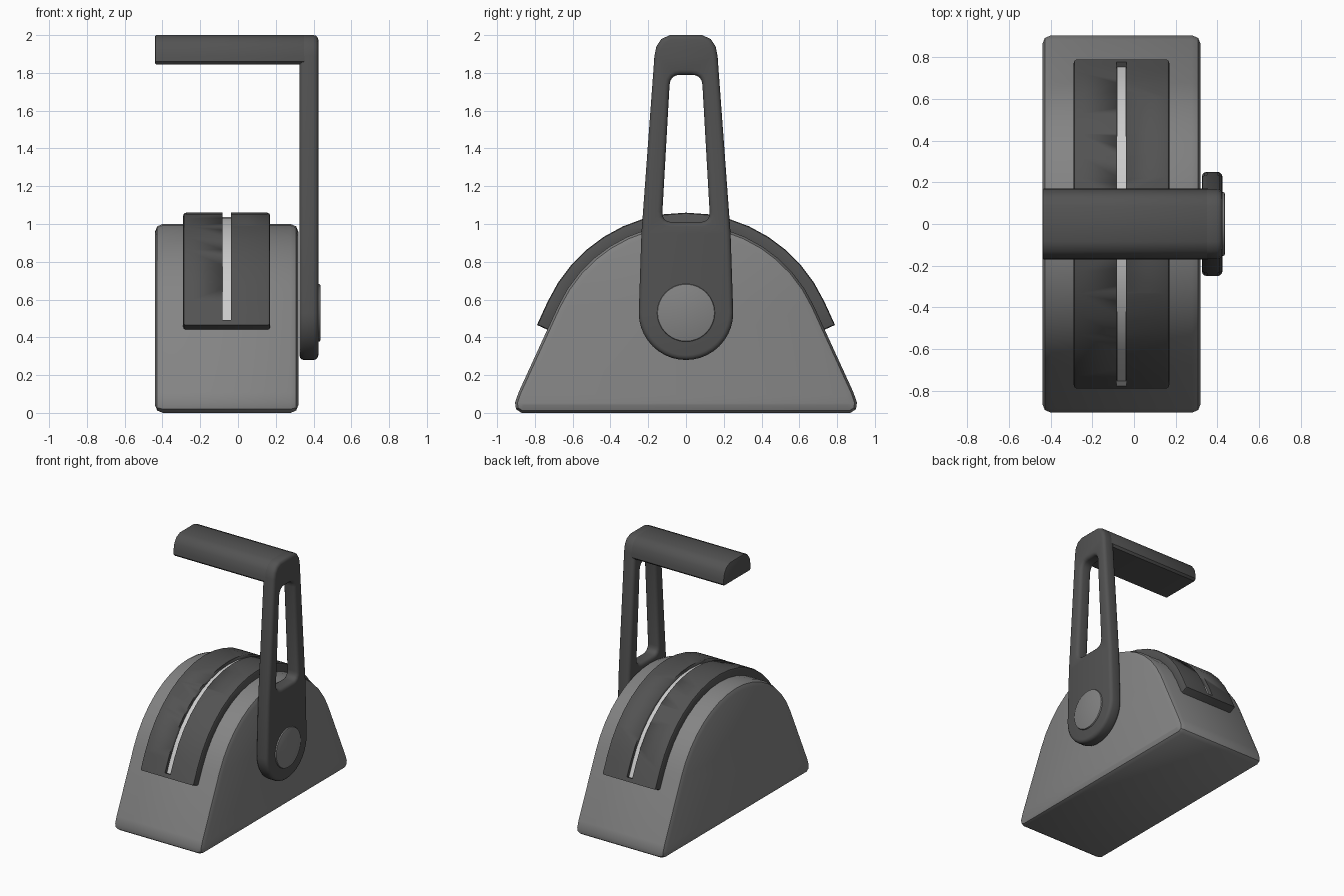
import bpy, math
from mathutils import Matrix, Vector

if "Cube" in bpy.data.objects:
    bpy.data.objects.remove(bpy.data.objects["Cube"])


def material(name, v):
    m = bpy.data.materials.new(name)
    m.diffuse_color = (v, v, v, 1)
    m.use_nodes = True
    m.node_tree.nodes["Principled BSDF"].inputs["Base Color"].default_value = m.diffuse_color
    return m


BODY = material("mid_grey", 0.23)
DARK = material("dark_grey", 0.085)
LIGHT = material("light_grey", 0.6)
# local x, y, z of a profile become world y, z, x
TO_SIDE = Matrix(((0, 0, 1, 0), (1, 0, 0, 0), (0, 1, 0, 0), (0, 0, 0, 1)))


def plate(name, loops, x0, x1, bevel, mat, res=1, angle=35):
    """Fill (y, z) loops, thicken from x0 to x1 and round the rims."""
    cu = bpy.data.curves.new(name, 'CURVE')
    cu.dimensions = '2D'
    cu.fill_mode = 'BOTH'
    cu.extrude = (x1 - x0) / 2 - bevel
    cu.bevel_depth = bevel
    cu.offset = -bevel
    cu.bevel_resolution = res
    for loop in loops:
        sp = cu.splines.new('POLY')
        sp.points.add(len(loop) - 1)
        for p, (y, z) in zip(sp.points, loop):
            p.co = (y, z, 0, 1)
        sp.use_cyclic_u = True
    tmp = bpy.data.objects.new(name + "_curve", cu)
    bpy.context.collection.objects.link(tmp)
    me = bpy.data.meshes.new_from_object(tmp.evaluated_get(bpy.context.evaluated_depsgraph_get()))
    bpy.data.objects.remove(tmp)
    me.transform(Matrix.Translation(((x0 + x1) / 2, 0, 0)) @ TO_SIDE)
    me.materials.clear()
    me.materials.append(mat)
    ob = bpy.data.objects.new(name, me)
    bpy.context.collection.objects.link(ob)
    bpy.ops.object.select_all(action='DESELECT')
    ob.select_set(True)
    bpy.context.view_layer.objects.active = ob
    # weld the caps to the rims
    bpy.ops.object.mode_set(mode='EDIT')
    bpy.ops.mesh.select_all(action='SELECT')
    bpy.ops.mesh.remove_doubles(threshold=0.0005)
    bpy.ops.mesh.normals_make_consistent(inside=False)
    bpy.ops.object.mode_set(mode='OBJECT')
    bpy.ops.object.shade_smooth_by_angle(angle=math.radians(angle))
    return ob


def mirrored(half):
    """Close a right-hand half profile by mirroring it in y."""
    return half + [(-y, z) for y, z in reversed(half) if abs(y) > 1e-6]


def rounded(corners, r, n=4):
    """Round each corner of a polygon."""
    out = []
    for i, c in enumerate(corners):
        c = Vector(c)
        a = c + (Vector(corners[i - 1]) - c).normalized() * r
        b = c + (Vector(corners[(i + 1) % len(corners)]) - c).normalized() * r
        for k in range(n + 1):
            t = k / n
            out.append(tuple(a * (1 - t) ** 2 + c * 2 * t * (1 - t) + b * t * t))
    return out


CZ, R, A0 = 0.255, 0.745, math.radians(24.6)


def hump(off, ext):
    """Right half of the domed top, offset outwards, with a straight tail."""
    pts = []
    for k in range(9):
        a = A0 + (math.pi / 2 - A0) * k / 8
        pts.append(((R + off) * math.cos(a) if k < 8 else 0, CZ + (R + off) * math.sin(a)))
    y, z = pts[0]
    return [(y + ext * math.sin(A0), z - ext * math.cos(A0))] + pts


def strip_loop(lo, hi, ext):
    outer = mirrored(hump(hi, ext))
    return outer + mirrored(hump(lo, ext))[::-1]


# Housing
plate("housing", [mirrored([(0.87, 0), (0.9, 0.02), (0.905, 0.055)] + hump(0, 0.5)[0:])],
      -0.44, 0.32, 0.042, BODY, res=1, angle=40)

# Dark band over the dome, with a groove for the light strip
band = plate("dome_band", [strip_loop(-0.03, 0.06, 0.137)], -0.29, 0.17, 0.015, DARK)
cutter = plate("groove_cutter", [strip_loop(0.03, 0.12, 0.107)], -0.083, -0.037, 0.0, LIGHT)
cutter.hide_render = True
cutter.hide_set(True)
cut = band.modifiers.new("groove", 'BOOLEAN')
cut.operation = 'DIFFERENCE'
cut.solver = 'EXACT'
cut.object = cutter
plate("light_strip", [strip_loop(0.01, 0.036, 0.106)], -0.082, -0.038, 0.0, LIGHT)

# Lever arm with a long tapered opening
PZ = 0.53
arc = [(0.25 * math.sin(math.pi * k / 20), PZ - 0.25 * math.cos(math.pi * k / 20)) for k in range(11)]
crown = [(0.167, 1.89), (0.157, 1.94), (0.13, 1.98), (0.085, 2.0)]
opening = rounded([(0.128, 1.01), (0.084, 1.79), (-0.084, 1.79), (-0.128, 1.01)], 0.055)
plate("lever_arm", [mirrored(arc + [(0.236, 0.95)] + crown), opening],
      0.325, 0.425, 0.025, DARK, res=2)

# Handle bar
plate("handle_bar", [mirrored([(0.155, 1.845), (0.17, 1.86)] + crown)], -0.44, 0.36, 0.008, DARK)

# Pivot cap
disc = [(0.153 * math.cos(math.tau * k / 32), PZ + 0.153 * math.sin(math.tau * k / 32)) for k in range(32)]
plate("pivot_cap", [disc], 0.38, 0.436, 0.008, BODY)
